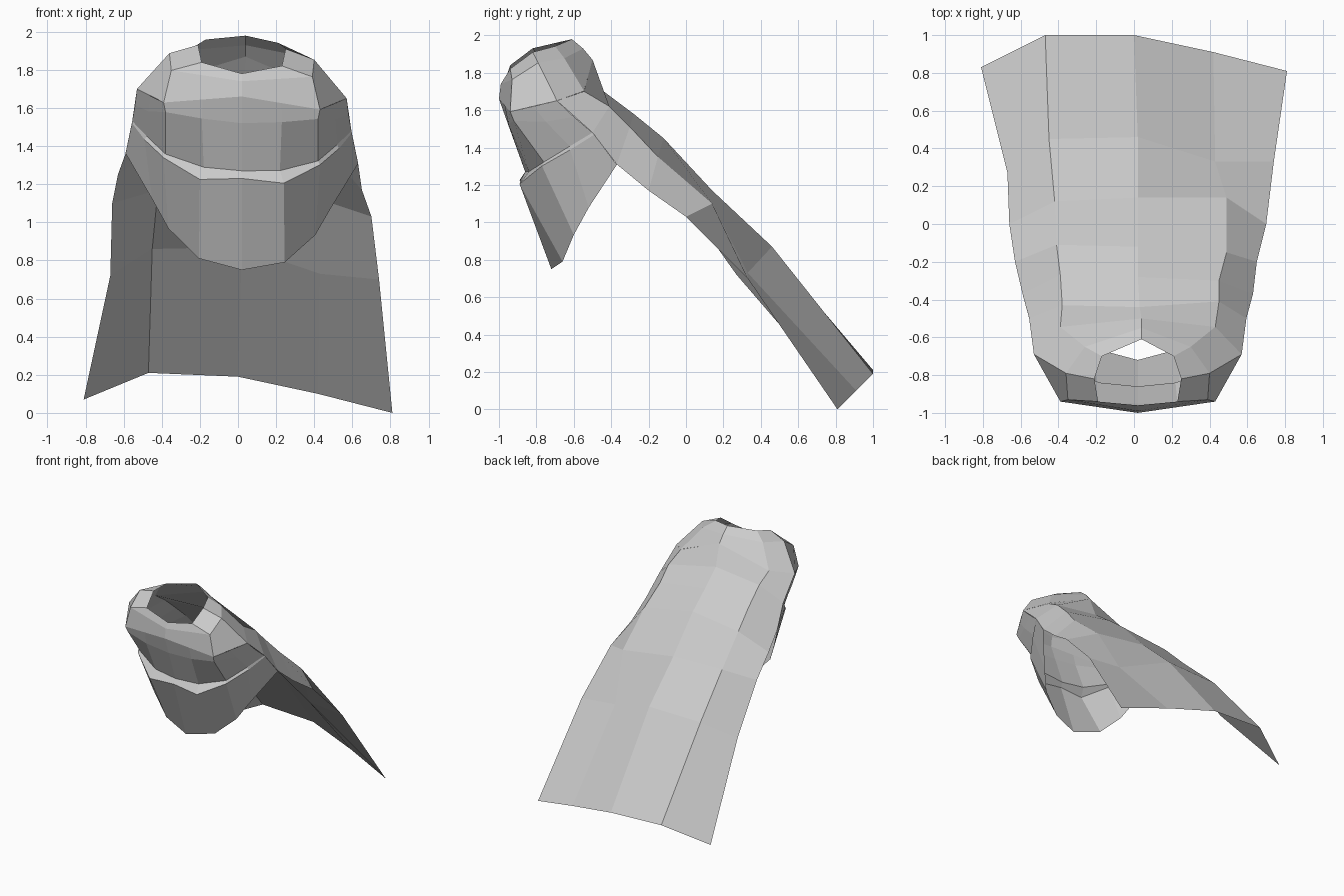
import bpy


def loft(name, rows, closed=False):
    """Skin neighbouring cross-sections with flat quads."""
    n = len(rows[0])
    verts = [p for row in rows for p in row]
    faces = []
    for i in range(len(rows) - 1):
        for j in range(n if closed else n - 1):
            k = (j + 1) % n
            faces.append((i * n + j, i * n + k, (i + 1) * n + k, (i + 1) * n + j))
    mesh = bpy.data.meshes.new(name)
    mesh.from_pydata(verts, [], faces)
    mesh.update()
    obj = bpy.data.objects.new(name, mesh)
    bpy.context.collection.objects.link(obj)
    return obj


def lean(p):
    """The garment hangs slightly lower to the right."""
    x, y, z = p
    return (x + 0.02, y, z - 0.045 * x)


def mirrored(half, ring=False):
    """Complete a right-hand half section with its left-hand mirror."""
    left = [(-x, y, z) for x, y, z in reversed(half[:-1])]
    if ring:
        left = left[:-1]
    return [lean(p) for p in half + left]


# Collar: ring from neck opening out over the shoulders (back -> right -> front)
collar = [
    [(0.02, -.61, 1.98), (.19, -.70, 1.95), (.23, -.82, 1.92), (.21, -.94, 1.83), (0, -.96, 1.78)],
    [(0.02, -.55, 1.93), (.28, -.65, 1.89), (.38, -.79, 1.87), (.37, -.93, 1.78), (0, -.99, 1.74)],
    [(0.02, -.50, 1.87), (.41, -.545, 1.72), (.55, -.69, 1.675), (.41, -.94, 1.61), (0, -1.0, 1.66)],
]
loft("collar", [mirrored(r, True) for r in collar], closed=True)

# Cowl: draped front below the collar (side edge -> front centre)
cowl_end = [(.575, -.50, 1.505), (.50, -.62, 1.43), (.40, -.76, 1.34), (.20, -.84, 1.28), (0, -.86, 1.27)]
cowl = [
    [(.55, -.69, 1.675), (.48, -.815, 1.642), (.41, -.94, 1.61), (.205, -.97, 1.635), (0, -1.0, 1.66)],
    [(.56, -.60, 1.59), (.49, -.75, 1.56), (.40, -.92, 1.56), (.21, -.95, 1.535), (0, -.95, 1.52)],
    cowl_end,
]
loft("cowl_front", [mirrored(r) for r in cowl])

# Bib: flared lower fold hanging under the cowl
bib = [
    cowl_end,
    [(.577, -.49, 1.495), (.51, -.62, 1.41), (.41, -.77, 1.32), (.22, -.89, 1.215), (0, -.88, 1.23)],
    [(.61, -.37, 1.335), (.47, -.52, 1.10), (.385, -.60, .95), (.225, -.66, .80), (0, -.72, .75)],
]
loft("bib", [mirrored(r) for r in bib])

# Cape: long sheet from the shoulders to the rear hem (left -> right)
cape = [
    [(-.53, -.69, 1.70), (-.39, -.545, 1.74), (.04, -.50, 1.87), (.43, -.545, 1.70), (.57, -.69, 1.65)],
    [(-.555, -.50, 1.53), (-.38, -.43, 1.66), (.03, -.44, 1.70), (.45, -.41, 1.62), (.595, -.50, 1.48)],
    [(-.59, -.37, 1.36), (-.39, -.27, 1.53), (.02, -.28, 1.58), (.45, -.30, 1.51), (.63, -.37, 1.31)],
    [(-.63, -.20, 1.25), (-.41, -.11, 1.40), (.02, -.12, 1.45), (.49, -.15, 1.35), (.65, -.20, 1.17)],
    [(-.66, 0, 1.10), (-.42, .12, 1.17), (.02, .14, 1.17), (.49, .14, 1.10), (.70, 0, 1.03)],
    [(-.67, .27, .72), (-.45, .45, .86), (.02, .46, .87), (.43, .33, .73), (.74, .33, .70)],
    [(-.81, .83, .07), (-.47, 1.0, .21), (0, 1.0, .19), (.42, .91, .10), (.81, .81, 0)],
]
loft("cape", cape)
